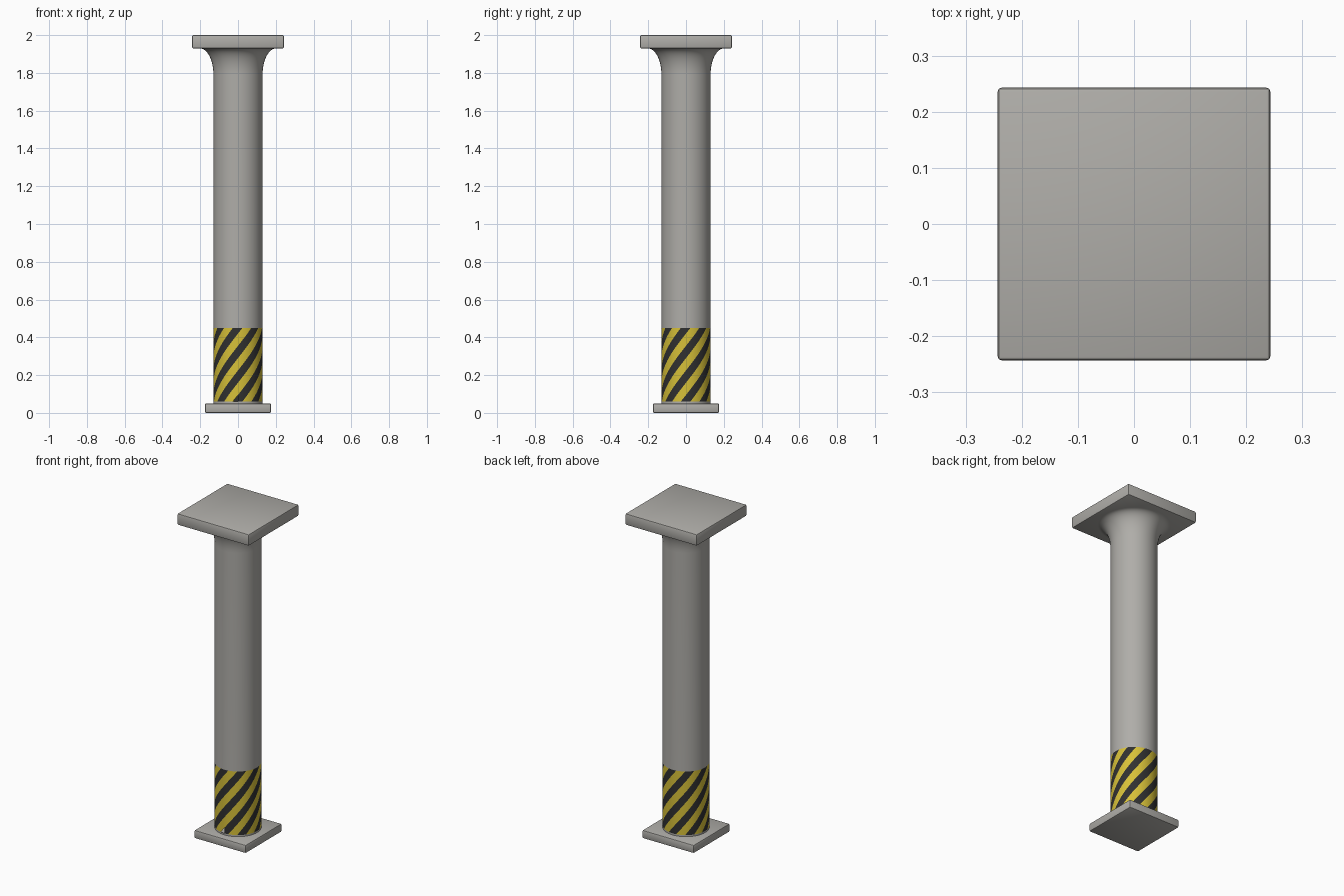
import bpy, bmesh, math

cube = bpy.data.objects.get("Cube")
if cube:
    bpy.data.objects.remove(cube, do_unlink=True)

RADIUS, SEGMENTS = 0.13, 64
BASE_TOP, BAND_LOW, BAND_HIGH = 0.05, 0.06, 0.45
FLARE_LOW, CAP_LOW, TOP = 1.79, 1.93, 2.0


def material(name, color):
    mat = bpy.data.materials.new(name)
    mat.use_nodes = True
    mat.diffuse_color = (*color, 1)
    bsdf = mat.node_tree.nodes["Principled BSDF"]
    bsdf.inputs["Base Color"].default_value = (*color, 1)
    bsdf.inputs["Roughness"].default_value = 0.8
    return mat


concrete = material("concrete grey", (0.43, 0.42, 0.395))
yellow = material("warning yellow", (0.68, 0.53, 0.04))
black = material("warning black", (0.03, 0.03, 0.03))


def finish(name, bm, mats):
    mesh = bpy.data.meshes.new(name)
    bm.to_mesh(mesh)
    bm.free()
    for mat in mats:
        mesh.materials.append(mat)
    obj = bpy.data.objects.new(name, mesh)
    bpy.context.collection.objects.link(obj)
    bpy.ops.object.select_all(action="DESELECT")
    obj.select_set(True)
    bpy.context.view_layer.objects.active = obj
    bpy.ops.object.shade_smooth_by_angle(angle=math.radians(35))
    return obj


def point(angle, radius, z):
    # Angle zero faces the front and grows towards +x
    return (radius * math.sin(angle), -radius * math.cos(angle), z)


def plate(name, half, low, high):
    bm = bmesh.new()
    bmesh.ops.create_cube(bm, size=1)
    for v in bm.verts:
        v.co.x *= 2 * half
        v.co.y *= 2 * half
        v.co.z = high if v.co.z > 0 else low
    bmesh.ops.bevel(bm, geom=bm.edges[:], offset=0.007, segments=2,
                    profile=0.5, affect="EDGES")
    return finish(name, bm, [concrete])


def lathe(name, profile):
    bm = bmesh.new()
    rings = [[bm.verts.new(point(math.tau * i / SEGMENTS, r, z))
              for i in range(SEGMENTS)] for r, z in profile]
    for low, high in zip(rings, rings[1:]):
        for i in range(SEGMENTS):
            k = (i + 1) % SEGMENTS
            bm.faces.new((low[i], low[k], high[k], high[i]))
    return finish(name, bm, [concrete])


def striped_band(name, count, rise, start):
    # Slanted rows wind around the shaft, then get trimmed level
    bm = bmesh.new()
    step = math.tau / SEGMENTS
    for row in range(-2 * count - 4, 8):
        for i in range(SEGMENTS):
            corners = []
            for a, r in ((i, row), (i + 1, row), (i + 1, row + 1), (i, row + 1)):
                z = start + rise * (r / 2 + count * a / SEGMENTS)
                corners.append(bm.verts.new(point(a * step, RADIUS, z)))
            face = bm.faces.new(corners)
            face.material_index = row % 2
    bmesh.ops.remove_doubles(bm, verts=bm.verts[:], dist=0.0001)
    for z, normal in ((BAND_LOW, (0, 0, -1)), (BAND_HIGH, (0, 0, 1))):
        bmesh.ops.bisect_plane(bm, geom=bm.verts[:] + bm.edges[:] + bm.faces[:],
                               plane_co=(0, 0, z), plane_no=normal,
                               clear_outer=True)
    return finish(name, bm, [yellow, black])


# Square plates at both ends
plate("base_plate", 0.175, 0, BASE_TOP)
plate("top_plate", 0.243, CAP_LOW, TOP)

# Round shaft with a flared head
flare = []
for i in range(13):
    t = math.pi / 2 * i / 12
    flare.append((RADIUS + 0.072 * (1 - math.cos(t)),
                  FLARE_LOW + (CAP_LOW - FLARE_LOW) * math.sin(t)))
lathe("shaft", [(RADIUS, BAND_HIGH)] + flare)
lathe("shaft_foot", [(RADIUS, BASE_TOP - 0.01), (RADIUS, BAND_LOW)])

# Hazard stripes around the lower shaft
striped_band("hazard_band", 8, 0.13, 0.355)
